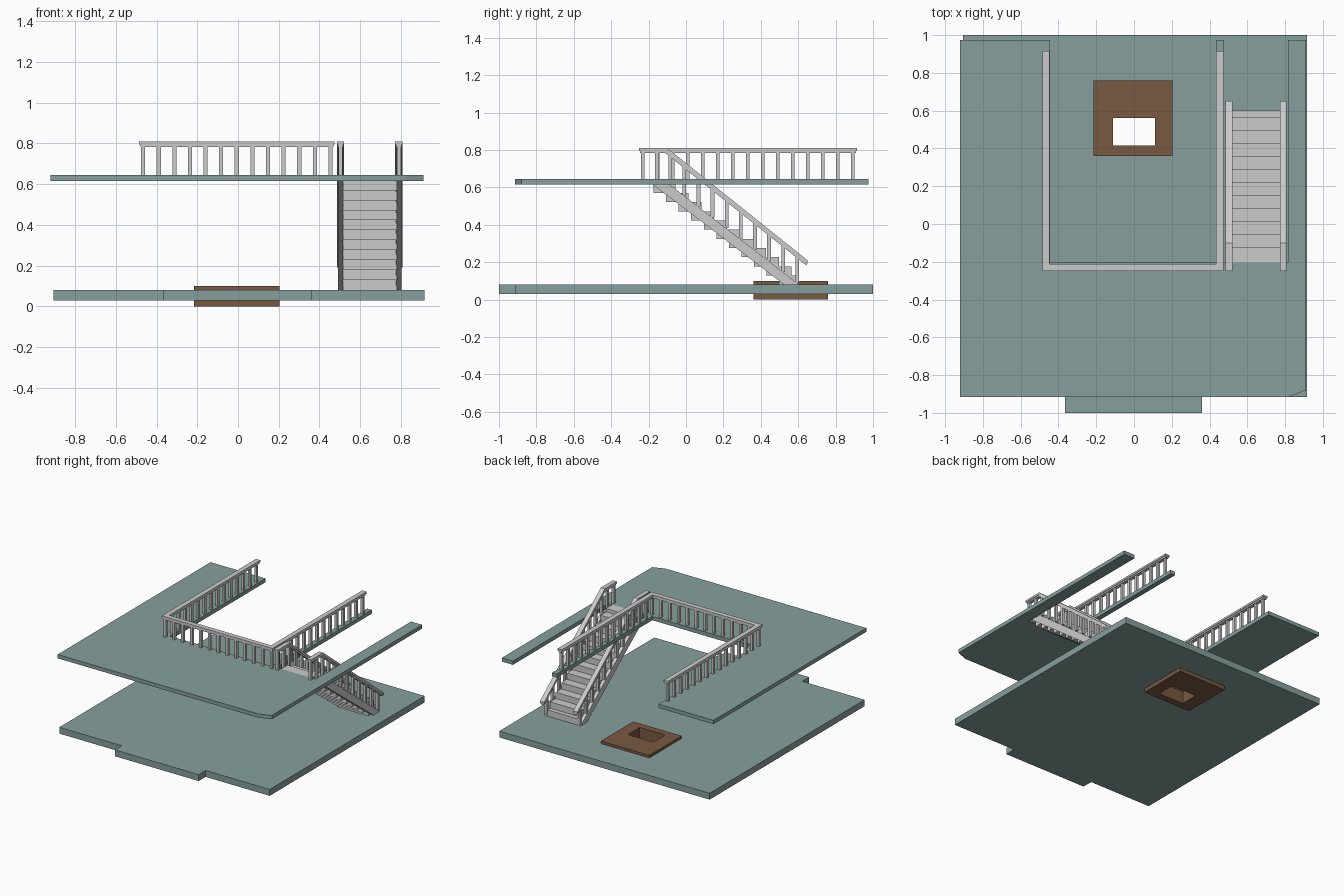
import bpy
from mathutils import Matrix

if "Cube" in bpy.data.objects:
    bpy.data.objects.remove(bpy.data.objects["Cube"])


def material(name, color):
    m = bpy.data.materials.new(name)
    m.diffuse_color = color
    m.use_nodes = True
    m.node_tree.nodes["Principled BSDF"].inputs["Base Color"].default_value = m.diffuse_color
    return m


TEAL = material("floor_teal", (0.24, 0.35, 0.34, 1))
BROWN = material("hearth_brown", (0.19, 0.10, 0.055, 1))


def prism(name, loops, lo, hi, axis="Z", mat=None):
    """Extrude outline loops (later loops are holes) from lo to hi along Z, or a (y, z) outline along X."""
    cu = bpy.data.curves.new(name, "CURVE")
    cu.dimensions = "2D"
    cu.fill_mode = "BOTH"
    cu.extrude = (hi - lo) / 2
    for pts in loops:
        s = cu.splines.new("POLY")
        s.points.add(len(pts) - 1)
        for p, (a, b) in zip(s.points, pts):
            p.co = (a, b, 0, 1)
        s.use_cyclic_u = True
    tmp = bpy.data.objects.new(name + "_outline", cu)
    bpy.context.collection.objects.link(tmp)
    bpy.context.view_layer.update()
    me = bpy.data.meshes.new_from_object(tmp.evaluated_get(bpy.context.evaluated_depsgraph_get()))
    bpy.data.objects.remove(tmp)
    me.transform(Matrix.Translation((0, 0, (lo + hi) / 2)))
    if axis == "X":
        me.transform(Matrix(((0, 0, 1, 0), (1, 0, 0, 0), (0, 1, 0, 0), (0, 0, 0, 1))))
    me.materials.clear()
    if mat:
        me.materials.append(mat)
    for p in me.polygons:
        p.use_smooth = False
    me.name = name
    ob = bpy.data.objects.new(name, me)
    bpy.context.collection.objects.link(ob)
    return ob


def box(name, x0, x1, y0, y1, z0, z1):
    bpy.ops.mesh.primitive_cube_add(size=1, location=((x0 + x1) / 2, (y0 + y1) / 2, (z0 + z1) / 2))
    ob = bpy.context.object
    ob.name = name
    ob.scale = (x1 - x0, y1 - y0, z1 - z0)
    return ob


def rect(x0, x1, y0, y1):
    return [(x0, y0), (x1, y0), (x1, y1), (x0, y1)]


def post(name, x, y, z0, z1, r=0.01):
    box(name, x - r, x + r, y - r, y + r, z0, z1)


# Ground floor with front doorstep
prism("ground_floor", [[(-0.905, -0.915), (-0.365, -0.915), (-0.365, -1), (0.36, -1),
                        (0.36, -0.915), (0.915, -0.915), (0.915, 1), (-0.905, 1)],
                       rect(-0.2, 0.19, 0.375, 0.745)], 0.03, 0.08, mat=TEAL)

# Hearth block with open shaft
prism("hearth", [rect(-0.215, 0.205, 0.36, 0.76), rect(-0.11, 0.11, 0.415, 0.56)], 0, 0.1, mat=BROWN)

# Upper floor: left wing, narrow strip beside the stairs, right strip
prism("upper_floor", [[(-0.92, -0.915), (0.82, -0.915), (0.91, -0.88), (0.91, 0.975),
                       (0.815, 0.975), (0.815, -0.205), (0.475, -0.205), (0.475, 0.975),
                       (0.435, 0.975), (0.435, -0.205), (-0.445, -0.205), (-0.445, 0.975),
                       (-0.92, 0.975)]], 0.615, 0.645, mat=TEAL)

# Gallery handrails: wide cap over a narrower bar, both U-shaped
def u_rail(x0, x1, y0, y1, w):
    return [(x0, y0), (x1, y0), (x1, y1), (x1 - w, y1), (x1 - w, y0 + w),
            (x0 + w, y0 + w), (x0 + w, y1), (x0, y1)]


prism("gallery_rail_cap", [u_rail(-0.485, 0.473, -0.25, 0.915, 0.038)], 0.795, 0.81)
prism("gallery_rail_bar", [u_rail(-0.48, 0.468, -0.245, 0.91, 0.028)], 0.783, 0.795)

# Gallery balusters
for i in range(13):
    post("front_baluster", -0.466 + 0.92 * i / 12, -0.231, 0.64, 0.785)
for i in range(1, 15):
    for x in (-0.466, 0.454):
        post("side_baluster", x, -0.231 + 1.122 * i / 14, 0.64, 0.785)

# Stair treads
for j in range(12):
    front = 0.6 if j == 0 else 0.565 - 0.069 * (j - 1)
    back = max(-0.205, 0.43 - 0.067 * (j - 1))
    z = 0.08 + 0.049 * j
    box("stair_tread", 0.515, 0.78, back, front, z, min(z + 0.049, 0.645))

# Stair sides: stringer, two-layer handrail and balusters
for x in (0.503, 0.79):
    prism("stair_stringer", [[(0.525, 0.08), (0.605, 0.08), (-0.1, 0.625), (-0.19, 0.625)]],
          x - 0.013, x + 0.013, "X")
    prism("stair_rail_cap", [[(-0.25, 0.81), (-0.1, 0.81), (0.65, 0.21), (0.65, 0.192),
                              (-0.106, 0.795), (-0.25, 0.795)]], x - 0.018, x + 0.018, "X")
    prism("stair_rail_bar", [[(-0.245, 0.795), (-0.106, 0.795), (0.645, 0.196), (0.645, 0.182),
                              (-0.11, 0.783), (-0.245, 0.783)]], x - 0.013, x + 0.013, "X")
    for i in range(10):
        y = 0.595 - 0.0755 * i
        post("stair_baluster", x, y, 0.09 + 0.773 * (0.595 - y), 0.71 - 0.8 * y)
    for y in (-0.231, -0.155):
        post("landing_baluster", x, y, 0.625, 0.785)
